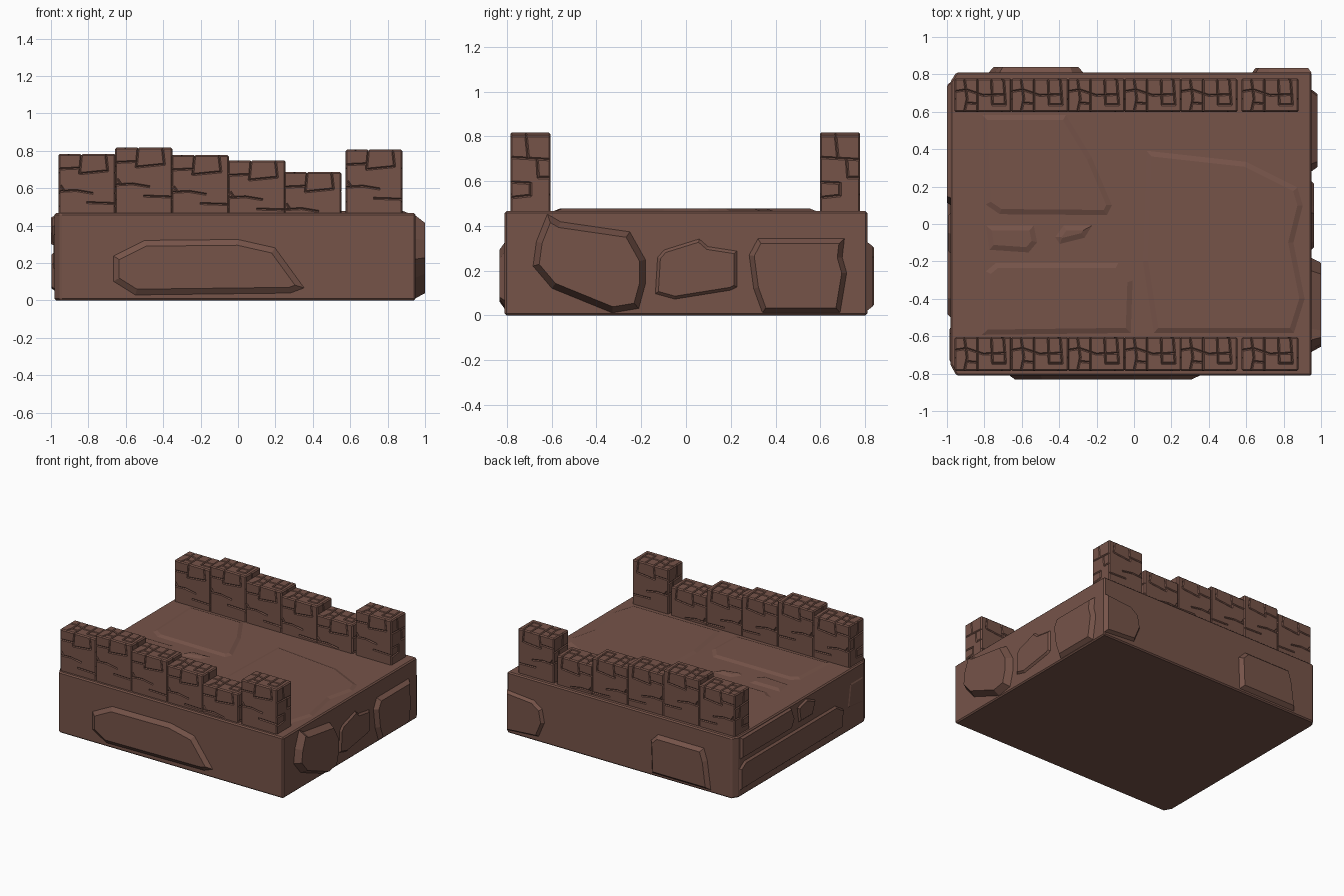
import bpy, bmesh
from mathutils import Vector, Matrix

if "Cube" in bpy.data.objects:
    bpy.data.objects.remove(bpy.data.objects["Cube"])

stone = bpy.data.materials.new("brown stone")
stone.diffuse_color = (0.18, 0.087, 0.066, 1)
stone.use_nodes = True
stone.node_tree.nodes["Principled BSDF"].inputs["Base Color"].default_value = stone.diffuse_color


def make(name, bm):
    me = bpy.data.meshes.new(name)
    bm.to_mesh(me)
    bm.free()
    me.materials.append(stone)
    ob = bpy.data.objects.new(name, me)
    bpy.context.collection.objects.link(ob)
    return ob


def raised(name, pts, place, out, depth, inset):
    """Stone facing: outline on a surface, pushed outwards with sloped rim."""
    bm = bmesh.new()
    f = bm.faces.new([bm.verts.new(place(a, b)) for a, b in pts])
    f.normal_update()
    if f.normal.dot(Vector(out)) < 0:
        f.normal_flip()
    bmesh.ops.inset_individual(bm, faces=[f], thickness=inset, depth=depth,
                               use_even_offset=True)
    return make(name, bm)


# Base block, left corners chamfered
bm = bmesh.new()
outline = [(-0.95, -0.81), (0.95, -0.81), (0.95, 0.81), (-0.95, 0.81),
           (-0.982, 0.76), (-0.982, -0.75)]
f = bm.faces.new([bm.verts.new((x, y, 0)) for x, y in outline])
ext = bmesh.ops.extrude_face_region(bm, geom=[f])
bmesh.ops.translate(bm, vec=(0, 0, 0.466),
                    verts=[v for v in ext["geom"] if isinstance(v, bmesh.types.BMVert)])
bmesh.ops.recalc_face_normals(bm, faces=bm.faces)
base = make("base_block", bm)
bev = base.modifiers.new("edge", "BEVEL")
bev.width = 0.009
bev.segments = 1

# Right side stones
right = lambda a, b: (0.947, a, b)
raised("right_stone_front", [(-0.62, 0.455), (-0.56, 0.42), (-0.25, 0.375), (-0.18, 0.25),
       (-0.18, 0.14), (-0.21, 0.03), (-0.33, 0.01), (-0.6, 0.12), (-0.685, 0.22),
       (-0.67, 0.33)], right, (1, 0, 0), 0.053, 0.028)
raised("right_stone_middle", [(-0.13, 0.26), (-0.1, 0.295), (0.06, 0.345), (0.1, 0.31),
       (0.23, 0.29), (0.23, 0.125), (0.2, 0.11), (-0.05, 0.07), (-0.14, 0.095)],
       right, (1, 0, 0), 0.016, 0.016)
raised("right_stone_back", [(0.28, 0.27), (0.32, 0.345), (0.71, 0.345), (0.7, 0.26),
       (0.72, 0.19), (0.69, 0.01), (0.34, 0.01), (0.3, 0.12)],
       right, (1, 0, 0), 0.034, 0.024)

# Front stone
raised("front_stone", [(-0.67, 0.24), (-0.5, 0.325), (0, 0.33), (0.2, 0.285),
       (0.36, 0.065), (0.28, 0.035), (-0.55, 0.025), (-0.67, 0.1)],
       lambda a, b: (a, -0.807, b), (0, -1, 0), 0.025, 0.035)

# Back stones
back = lambda a, b: (a, 0.807, b)
raised("back_stone_left", [(-0.72, 0.33), (-0.33, 0.33), (-0.27, 0.27), (-0.28, 0.02),
       (-0.78, 0.02), (-0.75, 0.24)], back, (0, 1, 0), 0.032, 0.026)
raised("back_stone_right", [(0.95, 0.33), (0.72, 0.31), (0.65, 0.26), (0.63, 0.16),
       (0.68, 0.04), (0.95, 0.02)], back, (0, 1, 0), 0.026, 0.018)

# Left side stones
left = lambda a, b: (-0.979, a, b)
raised("left_stone_lower", [(0.76, 0.05), (0.76, 0.22), (0.7, 0.26), (-0.4, 0.26),
       (-0.5, 0.2), (-0.48, 0.06)], left, (-1, 0, 0), 0.018, 0.015)
raised("left_stone_upper", [(0.75, 0.29), (0.75, 0.455), (0.14, 0.455), (0.1, 0.36),
       (0.14, 0.29)], left, (-1, 0, 0), 0.02, 0.012)
raised("left_stone_small", [(0.04, 0.3), (0.06, 0.42), (-0.05, 0.45), (-0.16, 0.4),
       (-0.12, 0.3)], left, (-1, 0, 0), 0.016, 0.014)
raised("left_stone_front", [(-0.55, 0.18), (-0.58, 0.36), (-0.74, 0.36), (-0.74, 0.16)],
       left, (-1, 0, 0), 0.008, 0.014)

# Worn paving slabs on the walkway
slabs = [
    [(-0.82, 0.59), (-0.36, 0.59), (-0.22, 0.36), (-0.11, 0.1), (-0.14, 0.04),
     (-0.72, 0.045), (-0.8, 0.1)],
    [(-0.8, 0.0), (-0.53, 0.0), (-0.51, -0.1), (-0.56, -0.16), (-0.78, -0.145)],
    [(-0.38, 0.0), (-0.21, 0.0), (-0.26, -0.08), (-0.4, -0.115), (-0.43, -0.07)],
    [(-0.8, -0.25), (-0.74, -0.2), (-0.08, -0.2), (0.0, -0.3), (-0.01, -0.59), (-0.82, -0.6)],
    [(0.06, 0.4), (0.6, 0.34), (0.88, 0.2), (0.91, 0.1), (0.86, -0.1), (0.92, -0.4),
     (0.86, -0.59), (0.1, -0.59), (0.04, -0.2)],
]
for i, pts in enumerate(slabs):
    raised(f"paving_slab_{i + 1}", pts, lambda a, b: (a, b, 0.463), (0, 0, 1), 0.014, 0.035)

# Parapet block template (top at z = 0), 0.306 x 0.18 x 0.36
W, D, H = 0.153, 0.09, 0.36
bm = bmesh.new()
bmesh.ops.create_cube(bm, size=1, matrix=Matrix.Translation((0, 0, -H / 2))
                      @ Matrix.Diagonal((2 * W, 2 * D, H, 1)))
bmesh.ops.bevel(bm, geom=bm.edges[:], offset=0.008, segments=1, affect="EDGES")
block = make("parapet_block_template", bm)

# Mortar grooves: (start, end) on top, long sides and ends
cuts = []
top = [(-.153, .02, -.09, .03), (-.09, .03, 0, 0), (0, 0, .12, .005), (-.1, .09, -.085, -.02),
       (-.085, -.02, -.1, -.09), (-.03, .09, -.03, -.09), (.045, .09, .05, -.05),
       (.05, -.05, .12, -.05), (.11, .09, .12, -.05), (-.085, -.04, -.03, -.045)]
cuts += [((a, b, 0), (c, d, 0)) for a, b, c, d in top]
side = [(.1, 0, .11, -.09), (.11, -.09, -.04, -.105), (-.04, -.105, -.03, 0),
        (-.15, -.2, -.06, -.195), (-.06, -.195, .03, -.21), (-.14, -.17, -.12, -.2),
        (-.15, -.08, -.04, -.075), (0, -.26, .15, -.265)]
end = [(-.09, -.1, .09, -.11), (-.02, 0, -.01, -.1), (-.09, -.21, 0, -.215),
       (0, -.215, 0, -.27), (0, -.27, -.09, -.28), (.03, -.11, .035, -.19), (.035, -.19, .09, -.19)]
for s in (-1, 1):
    cuts += [((a, s * D, b), (c, s * D, d)) for a, b, c, d in side]
    cuts += [((s * W, a, b), (s * W, c, d)) for a, b, c, d in end]
bm = bmesh.new()
for p, q in cuts:
    p, q = Vector(p), Vector(q)
    rot = (q - p).to_track_quat("Z", "Y").to_matrix().to_4x4()
    bmesh.ops.create_cone(bm, cap_ends=True, segments=4, radius1=0.006, radius2=0.006,
                          depth=(q - p).length + 0.004,
                          matrix=Matrix.Translation((p + q) / 2) @ rot)
cutter = make("mortar_cutter", bm)
mod = block.modifiers.new("grooves", "BOOLEAN")
mod.operation = "DIFFERENCE"
mod.solver = "EXACT"
mod.use_self = True
mod.object = cutter
bpy.context.view_layer.update()
carved = bpy.data.meshes.new_from_object(block.evaluated_get(bpy.context.evaluated_depsgraph_get()))
for helper in (block, cutter):
    bpy.data.objects.remove(helper)

# Two parapets: stepped blocks and a taller end post
xs = [-0.807, -0.504, -0.202, 0.1, 0.4, 0.727]
tops = [0.783, 0.818, 0.778, 0.749, 0.686, 0.806]
for label, y in (("front", -0.695), ("back", 0.688)):
    for i, (x, z) in enumerate(zip(xs, tops)):
        ob = bpy.data.objects.new(f"{label}_parapet_block_{i + 1}", carved)
        ob.location = (x, y, z)
        bpy.context.collection.objects.link(ob)
